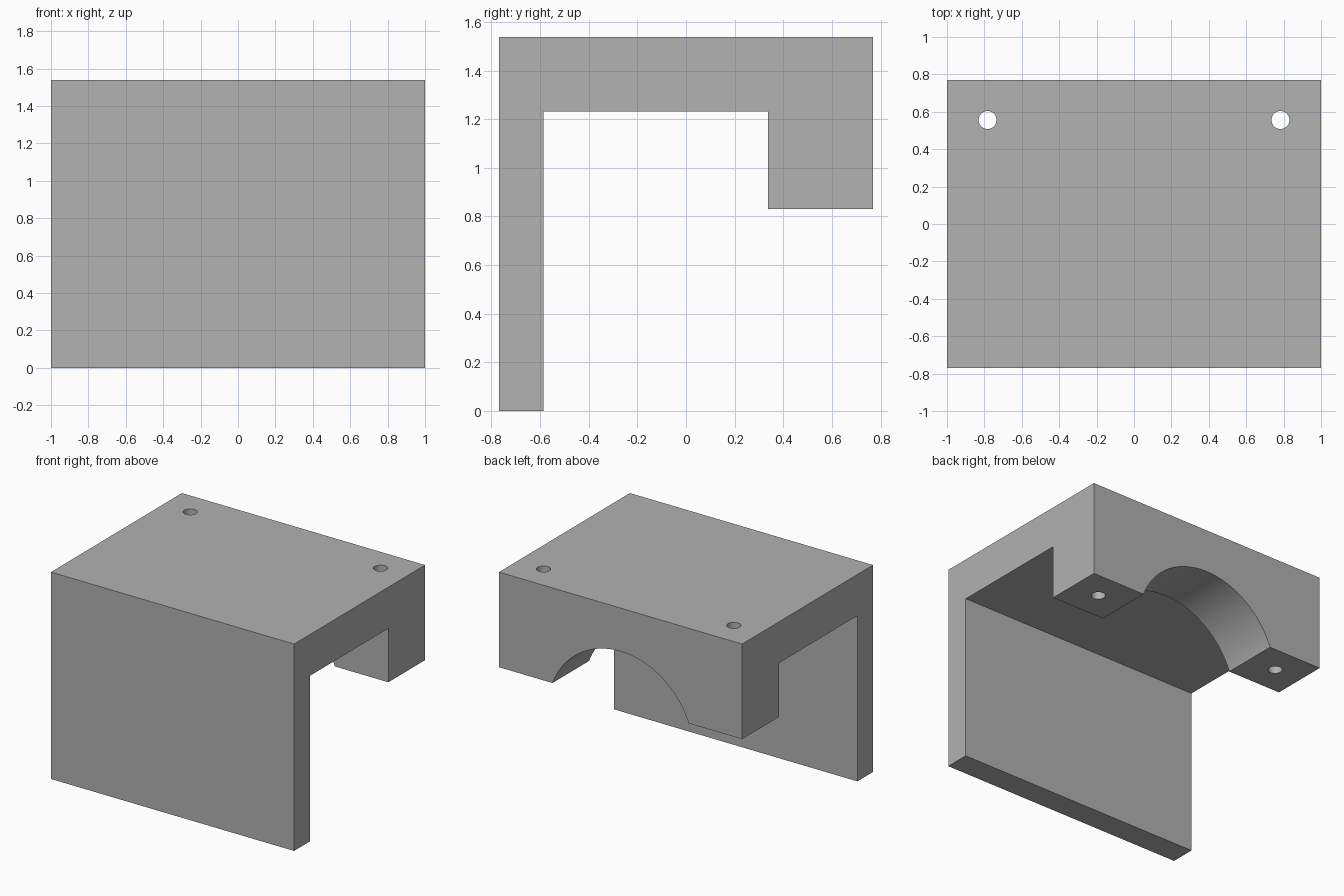
import bpy
import bmesh
import math

cube = bpy.data.objects.get("Cube")
if cube:
    bpy.data.objects.remove(cube, do_unlink=True)

grey = bpy.data.materials.new("plain_grey")
grey.use_nodes = True
colour = (0.445, 0.445, 0.445, 1)
grey.diffuse_color = colour
grey.node_tree.nodes["Principled BSDF"].inputs["Base Color"].default_value = colour

HALF_DEPTH, HEIGHT = 0.769, 1.538
WALL_BACK, BLOCK_FRONT = -0.585, 0.338
SLAB_UNDER, BLOCK_UNDER = 1.231, 0.831


def extruded_profile(name, points, half_width):
    """Solid made from a (y, z) outline stretched along x."""
    bm = bmesh.new()
    face = bm.faces.new([bm.verts.new((-half_width, y, z)) for y, z in points])
    side = bmesh.ops.extrude_face_region(bm, geom=[face])
    moved = [v for v in side["geom"] if isinstance(v, bmesh.types.BMVert)]
    bmesh.ops.translate(bm, verts=moved, vec=(2 * half_width, 0, 0))
    bmesh.ops.recalc_face_normals(bm, faces=bm.faces)
    mesh = bpy.data.meshes.new(name)
    bm.to_mesh(mesh)
    bm.free()
    mesh.materials.append(grey)
    obj = bpy.data.objects.new(name, mesh)
    bpy.context.collection.objects.link(obj)
    return obj


def cut_cylinder(target, radius, depth, location, rotation=(0, 0, 0), sides=48):
    """Bore a cylinder out of the target, then discard the cutter."""
    bpy.ops.mesh.primitive_cylinder_add(vertices=sides, radius=radius, depth=depth,
                                        location=location, rotation=rotation)
    cutter = bpy.context.object
    cutter.hide_render = True
    cutter.data.materials.append(grey)
    mod = target.modifiers.new("bore", "BOOLEAN")
    mod.operation = "DIFFERENCE"
    mod.solver = "EXACT"
    mod.object = cutter
    bpy.ops.object.select_all(action="DESELECT")
    target.select_set(True)
    bpy.context.view_layer.objects.active = target
    bpy.ops.object.modifier_apply(modifier=mod.name)
    bpy.data.objects.remove(cutter, do_unlink=True)


# Bracket body: front wall, top slab and rear clamp block in one profile
bracket = extruded_profile("bracket_body", [
    (-HALF_DEPTH, 0), (WALL_BACK, 0), (WALL_BACK, SLAB_UNDER),
    (BLOCK_FRONT, SLAB_UNDER), (BLOCK_FRONT, BLOCK_UNDER),
    (HALF_DEPTH, BLOCK_UNDER), (HALF_DEPTH, HEIGHT), (-HALF_DEPTH, HEIGHT)], 1)

# Arched saddle through the rear block
cut_cylinder(bracket, 0.6, 0.8, (0, 0.6, 0.616), (math.pi / 2, 0, 0), 128)

# Screw holes down through slab and block
for side in (-1, 1):
    cut_cylinder(bracket, 0.048, 2, (side * 0.783, 0.556, 1.2))

bpy.ops.object.shade_smooth_by_angle(angle=math.radians(30))
